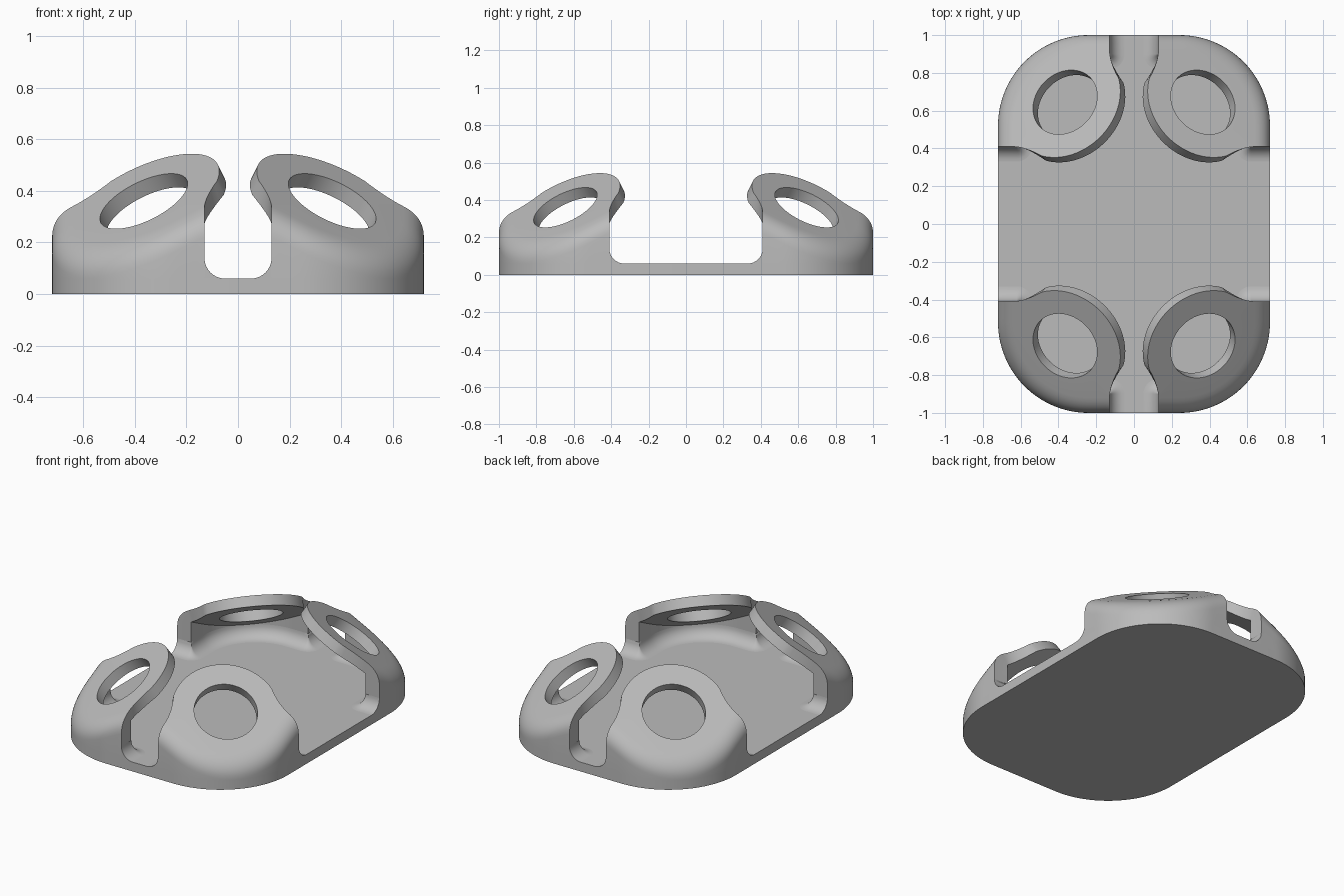
import bpy, bmesh, math
from mathutils import Vector

cube = bpy.data.objects.get("Cube")
if cube:
    bpy.data.objects.remove(cube)

HX, HY, CORNER = 0.72, 1.0, 0.48       # plate half sizes and corner radius
FLOOR, WALL, ROUND, SKIRT = 0.06, 0.1, 0.08, 0.08
REACH = 0.355                          # hole centre to outer wall
END = -0.235                           # hole centre to wall end
TILT = math.radians(35)
RING, HOLE, THICK, HEIGHT = 0.32, 0.186, 0.065, 0.36
CX, CY = HX - REACH, HY - REACH
DIAG = Vector((1, 1)).normalized()
SIDE = Vector((1, -1)).normalized()

grey = bpy.data.materials.new("plain_grey")
grey.use_nodes = True
grey.diffuse_color = (0.5, 0.5, 0.5, 1)
bsdf = next(n for n in grey.node_tree.nodes if n.type == 'BSDF_PRINCIPLED')
bsdf.inputs["Base Color"].default_value = grey.diffuse_color


def make_object(name, bm):
    bmesh.ops.remove_doubles(bm, verts=bm.verts, dist=0.00005)
    bmesh.ops.recalc_face_normals(bm, faces=bm.faces)
    mesh = bpy.data.meshes.new(name)
    bm.to_mesh(mesh)
    bm.free()
    mesh.materials.append(grey)
    obj = bpy.data.objects.new(name, mesh)
    bpy.context.collection.objects.link(obj)
    bpy.ops.object.select_all(action='DESELECT')
    obj.select_set(True)
    bpy.context.view_layer.objects.active = obj
    bpy.ops.object.shade_smooth_by_angle(angle=math.radians(28))


def corner_arc(steps=28):
    """Outer corner curve around the hole centre, as (point, outward normal)."""
    mid = REACH - CORNER
    out = []
    for i in range(steps + 1):
        a = math.pi / 2 * (1 - i / steps)
        n = Vector((math.cos(a), math.sin(a)))
        out.append((Vector((mid, mid)) + n * CORNER, n))
    return out


def wall_path():
    """Corner curve with its straight run at both ends."""
    mid = REACH - CORNER
    run = [END + (mid - END) * i / 4 for i in range(4)]
    first = [(Vector((x, REACH)), Vector((0, 1))) for x in run]
    last = [(Vector((REACH, y)), Vector((1, 0))) for y in reversed(run)]
    return first + corner_arc() + last


def plane_z(p):
    return HEIGHT - math.tan(TILT) * p.dot(DIAG)


def on_plane(p, drop=0.0):
    return Vector((p.x, p.y, plane_z(p) - drop))


def circle_point(radius, angle, depth=0.0):
    """Point of a circle lying in the tilted plane, pushed down its normal."""
    a = radius * math.cos(angle) * math.cos(TILT) - depth * math.sin(TILT)
    p = DIAG * a + SIDE * radius * math.sin(angle)
    z = HEIGHT - radius * math.cos(angle) * math.sin(TILT) - depth * math.cos(TILT)
    return Vector((p.x, p.y, z))


def bezier(a, b, c, t):
    return a * (1 - t) ** 2 + b * 2 * t * (1 - t) + c * t * t


def neck(start_top, start_bottom, angle, flip):
    """Blend from a wall end to the free rim of the ring."""
    ctrl = Vector((END - 0.004, 0.205))
    if flip:
        ctrl = ctrl.yx
    ends = circle_point(RING, angle), circle_point(RING, angle, THICK)
    drop = THICK / math.cos(TILT)
    cols = []
    for i in range(1, 9):
        t = i / 8
        cols.append((bezier(start_top, on_plane(ctrl), ends[0], t),
                     bezier(start_bottom, on_plane(ctrl, drop), ends[1], t)))
    return cols


def build_holder(name, sx, sy):
    bm = bmesh.new()

    def vert(v):
        return bm.verts.new((sx * (CX + v.x), sy * (CY + v.y), v.z))

    # Wall columns: rounded shoulder outside, straight face inside
    drop = THICK / math.cos(TILT)
    rims, walls = [], []
    for p, n in wall_path():
        inner, shoulder = p - n * WALL, p - n * ROUND
        top, bottom = on_plane(shoulder), on_plane(inner, drop)
        curve = [bezier(top, on_plane(p), on_plane(p, ROUND), i / 8) for i in range(9)]
        rims.append((top, bottom))
        walls.append(curve + [p.to_3d() + Vector((0, 0, FLOOR)),
                              inner.to_3d() + Vector((0, 0, FLOOR)), bottom])
    count = len(walls)

    # Free rim columns: neck, ring edge, neck
    bend = math.radians(115)
    rims += neck(*rims[-1], bend, True)
    for i in range(1, 32):
        a = bend + (2 * math.pi - 2 * bend) * i / 32
        rims.append((circle_point(RING, a), circle_point(RING, a, THICK)))
    rims += list(reversed(neck(*rims[0], -bend, False)))

    # Tilted ring with its hole
    ring = []
    for top, bottom in rims:
        flat = top.xy
        a = math.atan2(flat.dot(SIDE), flat.dot(DIAG) / math.cos(TILT))
        ring.append([vert(v) for v in (top, circle_point(HOLE, a),
                                       circle_point(HOLE, a, THICK), bottom)])
    for i, col in enumerate(ring):
        nxt = ring[(i + 1) % len(ring)]
        for k in range(3):
            bm.faces.new((col[k], nxt[k], nxt[k + 1], col[k + 1]))
        if i >= count - 1:
            bm.faces.new((col[3], nxt[3], nxt[0], col[0]))

    # Wall strips and flat wall ends
    cols = []
    for i, pts in enumerate(walls):
        cols.append([ring[i][0]] + [vert(v) for v in pts[1:-1]] + [ring[i][3]])
    for a, b in zip(cols, cols[1:]):
        for k in range(len(a) - 1):
            bm.faces.new((a[k], b[k], b[k + 1], a[k + 1]))
    bm.faces.new(cols[0])
    bm.faces.new(cols[-1])
    make_object(name + "_holder", bm)

    # Concave fillet around the foot of the wall
    bm = bmesh.new()
    path = wall_path()
    inside = [(p - n * WALL, -n) for p, n in path]
    fan = [Vector((-math.cos(a), -math.sin(a)))
           for a in (math.pi / 2 * i / 8 for i in range(9))]
    foot = [(path[0][0], fan[0])] + [(inside[0][0], d) for d in fan]
    foot += inside[1:-1]
    foot += [(inside[-1][0], d) for d in fan] + [(path[-1][0], fan[-1])]
    cols = []
    for p, d in foot:
        col = [vert(p.to_3d() + Vector((0, 0, FLOOR)))]
        for i in range(9):
            a = math.pi / 2 * i / 8
            q = p + d * SKIRT * (1 - math.cos(a))
            col.append(vert(Vector((q.x, q.y, FLOOR + SKIRT * (1 - math.sin(a))))))
        cols.append(col)
    for a, b in zip(cols, cols[1:]):
        for k in range(len(a)):
            m = (k + 1) % len(a)
            bm.faces.new((a[k], b[k], b[m], a[m]))
    bm.faces.new(cols[0])
    bm.faces.new(cols[-1])
    bmesh.ops.dissolve_degenerate(bm, dist=0.00005, edges=bm.edges)
    make_object(name + "_foot_fillet", bm)


# Base plate with rounded corners
bm = bmesh.new()
quarter = [Vector((CX + p.x, CY + p.y)) for p, n in corner_arc()]
outline = []
for sx, sy in ((1, 1), (1, -1), (-1, -1), (-1, 1)):
    part = [(sx * p.x, sy * p.y, 0) for p in quarter]
    outline += part if sx * sy > 0 else part[::-1]
face = bm.faces.new([bm.verts.new(v) for v in outline])
raised = bmesh.ops.extrude_face_region(bm, geom=[face], use_keep_orig=True)
bmesh.ops.translate(bm, vec=(0, 0, FLOOR),
                    verts=[g for g in raised["geom"] if isinstance(g, bmesh.types.BMVert)])
make_object("base_plate", bm)

# One tilted ring holder in each corner
for sy, depth_name in ((-1, "front"), (1, "back")):
    for sx, side_name in ((1, "left"), (-1, "right")):
        build_holder(depth_name + "_" + side_name, sx, sy)
